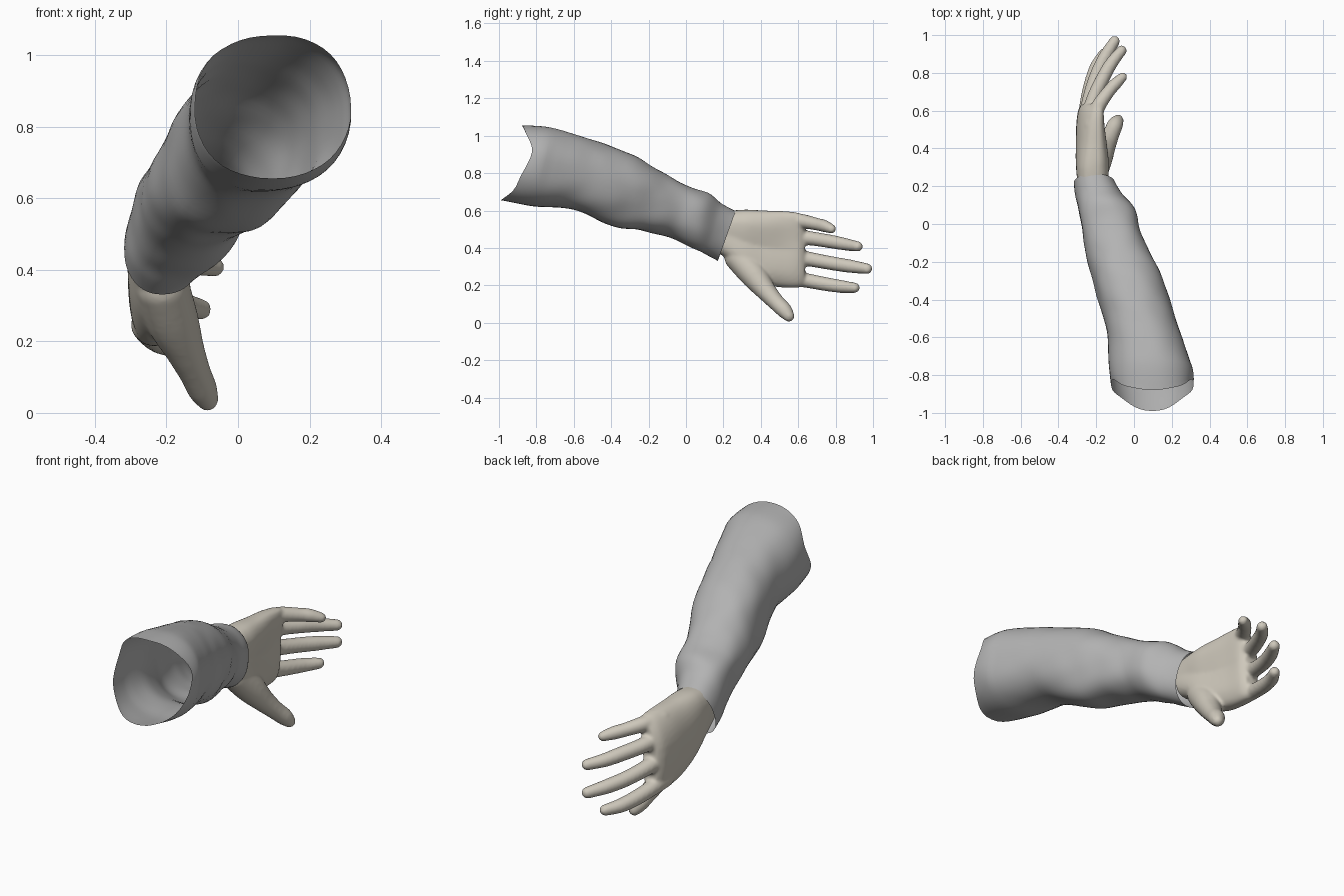
import bpy, bmesh, math
from mathutils import Vector, Matrix, noise

if "Cube" in bpy.data.objects:
    bpy.data.objects.remove(bpy.data.objects["Cube"])


def material(name, rgb):
    m = bpy.data.materials.new(name)
    m.diffuse_color = (*rgb, 1)
    m.use_nodes = True
    m.node_tree.nodes["Principled BSDF"].inputs["Base Color"].default_value = m.diffuse_color
    return m


def spline(rows, steps):
    """Catmull-Rom interpolation through rows of numbers."""
    out, n = [], len(rows)
    for i in range(n - 1):
        p0, p1 = rows[max(i - 1, 0)], rows[i]
        p2, p3 = rows[i + 1], rows[min(i + 2, n - 1)]
        for s in range(steps):
            t = s / steps
            out.append([0.5 * (2 * b + (c - a) * t + (2 * a - 5 * b + 4 * c - d) * t * t
                               + (3 * b - a - 3 * c + d) * t ** 3)
                        for a, b, c, d in zip(p0, p1, p2, p3)])
    out.append(list(rows[-1]))
    return out


def sgnpow(v, e):
    return math.copysign(abs(v) ** e, v)


def loft(bm, rings, cap):
    loops = [[bm.verts.new(p) for p in r] for r in rings]
    n = len(loops[0])
    for a, b in zip(loops, loops[1:]):
        for i in range(n):
            j = (i + 1) % n
            bm.faces.new((a[i], a[j], b[j], b[i]))
    if cap:
        bm.faces.new(loops[0])
        bm.faces.new(loops[-1])


def finish(name, bm, mat):
    bmesh.ops.recalc_face_normals(bm, faces=bm.faces)
    for f in bm.faces:
        f.smooth = True
    me = bpy.data.meshes.new(name)
    bm.to_mesh(me)
    bm.free()
    me.materials.append(mat)
    ob = bpy.data.objects.new(name, me)
    bpy.context.collection.objects.link(ob)
    return ob


grey = material("sleeve grey", (0.45, 0.45, 0.45))
skin = material("pale skin", (0.62, 0.58, 0.50))

# Sleeve: open tube; rows are y_top, z_top, y_bottom, z_bottom, x_left, x_right
sleeve_rows = [
    (-0.88, 1.055, -0.99, 0.655, -0.12, 0.315),
    (-0.72, 1.045, -0.82, 0.622, -0.135, 0.31),
    (-0.50, 0.975, -0.60, 0.600, -0.15, 0.235),
    (-0.27, 0.890, -0.40, 0.520, -0.21, 0.165),
    (-0.10, 0.790, -0.22, 0.485, -0.255, 0.09),
    (0.02, 0.728, -0.08, 0.455, -0.28, 0.035),
    (0.12, 0.695, 0.04, 0.400, -0.30, 0.0),
    (0.19, 0.640, 0.11, 0.360, -0.312, -0.06),
    (0.265, 0.598, 0.17, 0.330, -0.318, -0.10),
]
SEG = 48
rings = []
rows = spline(sleeve_rows, 7)
for k, (yt, zt, yb, zb, xl, xr) in enumerate(rows):
    u = k / (len(rows) - 1)
    ring = []
    for i in range(SEG):
        a = 2 * math.pi * i / SEG
        c, s = sgnpow(math.cos(a), 0.9), sgnpow(math.sin(a), 0.9)
        p = Vector(((xl + xr) / 2 + c * (xr - xl) / 2,
                    (yt + yb) / 2 + s * (yt - yb) / 2,
                    (zt + zb) / 2 + s * (zt - zb) / 2))
        # the shoulder rim is cut back at the sides and ragged
        rim = max(0, 1 - u * 7)
        p.y += rim * (0.09 * c * c + 0.012 * math.sin(5 * a) * c * c)
        # cloth folds
        fold = noise.noise(Vector((p.x * 6, p.y * 3.5, p.z * 6)))
        fold += 0.5 * noise.noise(Vector((p.x * 9 + 5, p.y * 9, p.z * 9)))
        out = Vector((c, 0, s))
        p += out * fold * 0.013 * math.sin(math.pi * min(1, max(0.12, u)) * 0.93)
        ring.append(p)
    rings.append(ring)
bm = bmesh.new()
loft(bm, rings, False)
finish("sleeve", bm, grey)

# Hand: palm slab, fingers and thumb fused into one skin
bm = bmesh.new()
# palm rows: y, x_back, x_palm, z_low, z_high
palm_rows = [
    (0.15, -0.285, -0.14, 0.385, 0.585),
    (0.23, -0.300, -0.130, 0.335, 0.598),
    (0.32, -0.308, -0.125, 0.255, 0.605),
    (0.42, -0.308, -0.140, 0.205, 0.600),
    (0.52, -0.306, -0.160, 0.188, 0.597),
    (0.60, -0.296, -0.175, 0.188, 0.588),
    (0.635, -0.275, -0.195, 0.20, 0.570),
]
rings = []
for y, x0, x1, z0, z1 in spline(palm_rows, 4):
    ring = []
    for i in range(40):
        a = 2 * math.pi * i / 40
        c, s = sgnpow(math.cos(a), 0.75), sgnpow(math.sin(a), 0.75)
        # hollow in the palm, and the little finger side leans to the palm
        hollow = 0.022 * max(0, c) * max(0, 1 - abs(s) * 1.6) * math.sin(math.pi * min(1, (y - 0.15) / 0.45))
        lean = 0.045 * max(0, s) ** 2 * max(0, (y - 0.3) / 0.3)
        ring.append(Vector(((x0 + x1) / 2 + c * (x1 - x0) / 2 - hollow + lean, y,
                            (z0 + z1) / 2 + s * (z1 - z0) / 2)))
    rings.append(ring)
loft(bm, rings, True)

# digit paths: x, y, z, radius
digits = {
    "little": [(-0.225, 0.52, 0.548, 0.040), (-0.190, 0.62, 0.543, 0.039), (-0.135, 0.70, 0.527, 0.034),
               (-0.100, 0.74, 0.517, 0.033), (-0.060, 0.778, 0.502, 0.025)],
    "ring": [(-0.240, 0.54, 0.465, 0.046), (-0.215, 0.66, 0.452, 0.039), (-0.165, 0.77, 0.435, 0.037),
             (-0.120, 0.85, 0.420, 0.034), (-0.066, 0.918, 0.408, 0.028)],
    "middle": [(-0.250, 0.54, 0.360, 0.048), (-0.235, 0.66, 0.340, 0.040), (-0.200, 0.78, 0.318, 0.038),
               (-0.155, 0.88, 0.302, 0.036), (-0.103, 0.968, 0.289, 0.029)],
    "index": [(-0.252, 0.54, 0.245, 0.048), (-0.248, 0.64, 0.227, 0.040), (-0.228, 0.74, 0.208, 0.038),
              (-0.200, 0.83, 0.194, 0.035), (-0.160, 0.902, 0.187, 0.028)],
    "thumb": [(-0.210, 0.28, 0.350, 0.075), (-0.185, 0.355, 0.265, 0.074), (-0.150, 0.420, 0.180, 0.056),
              (-0.120, 0.480, 0.112, 0.045), (-0.100, 0.525, 0.067, 0.042), (-0.085, 0.550, 0.035, 0.030)],
}
for path in digits.values():
    for x, y, z, r in spline(path, 7):
        bmesh.ops.create_icosphere(bm, subdivisions=3, radius=r,
                                   matrix=Matrix.Translation((x, y, z)))
hand = finish("hand", bm, skin)
rm = hand.modifiers.new("fuse", 'REMESH')
rm.mode = 'VOXEL'
rm.voxel_size = 0.008
rm.use_smooth_shade = True
sm = hand.modifiers.new("soften", 'SMOOTH')
sm.factor = 0.5
sm.iterations = 8
